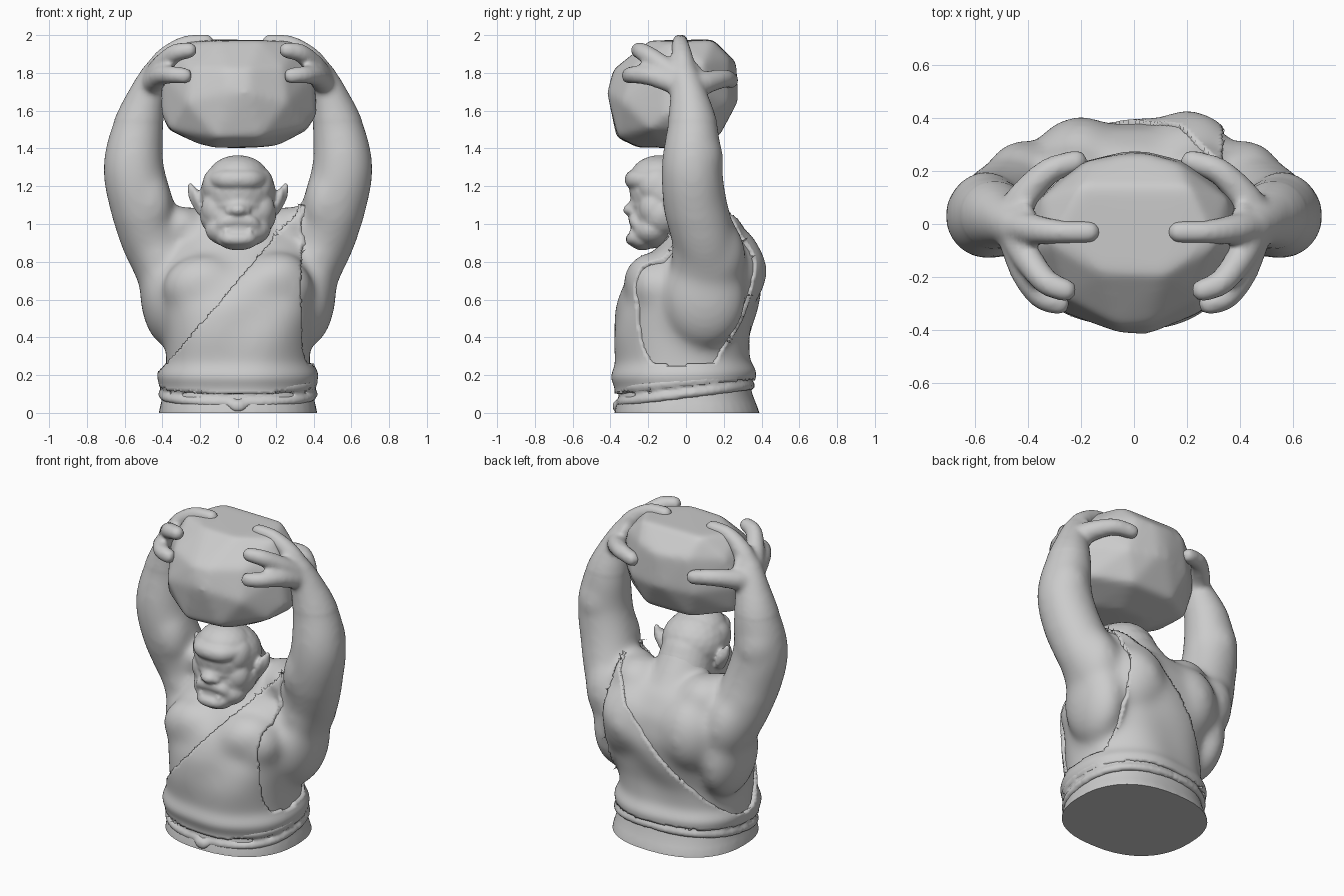
import bpy, bmesh, math, random
from mathutils import Vector, Matrix

if "Cube" in bpy.data.objects:
    bpy.data.objects.remove(bpy.data.objects["Cube"])

random.seed(4)


def blob(bm, c, r, rx=0, ry=0, rz=0):
    rot = Matrix.Rotation(rz, 4, 'Z') @ Matrix.Rotation(ry, 4, 'Y') @ Matrix.Rotation(rx, 4, 'X')
    m = Matrix.Translation(c) @ rot @ Matrix.Diagonal((*r, 1))
    bmesh.ops.create_icosphere(bm, subdivisions=3, radius=1, matrix=m)


def limb(bm, pts, s=1, steps=8):
    """Tapered tube through (x, y, z, radius) points, made of close spheres."""
    P = [Vector(p) for p in pts]
    P = [P[0]] + P + [P[-1]]
    for i in range(1, len(P) - 2):
        a, b, c, d = P[i - 1:i + 3]
        for k in range(steps + 1):
            t = k / steps
            q = 0.5 * (2 * b + (c - a) * t + (2 * a - 5 * b + 4 * c - d) * t * t
                       + (3 * b - a - 3 * c + d) * t ** 3)
            blob(bm, (q[0] * s, q[1], q[2]), (q[3],) * 3)


def ring(z, hx, y0, y1, n=40, e=0.85):
    out = []
    for i in range(n):
        a = 2 * math.pi * i / n
        c, s = math.cos(a), math.sin(a)
        out.append(Vector((hx * math.copysign(abs(c) ** e, c),
                           (y0 + y1) / 2 + (y1 - y0) / 2 * math.copysign(abs(s) ** e, s), z)))
    return out


def make(bm, name):
    me = bpy.data.meshes.new(name)
    bm.to_mesh(me)
    bm.free()
    for p in me.polygons:
        p.use_smooth = p.center.z > .001
    ob = bpy.data.objects.new(name, me)
    bpy.context.collection.objects.link(ob)
    return ob


def fuse(bm, name, voxel, iters):
    """Melt overlapping pieces into one skin, soften it, and trim it at the floor."""
    ob = make(bm, name)
    r = ob.modifiers.new("remesh", 'REMESH')
    r.mode, r.voxel_size = 'VOXEL', voxel
    s = ob.modifiers.new("smooth", 'SMOOTH')
    s.factor, s.iterations = 0.5, iters
    dg = bpy.context.evaluated_depsgraph_get()
    out = bmesh.new()
    out.from_mesh(ob.evaluated_get(dg).to_mesh())
    bpy.data.objects.remove(ob)
    cut(out, (0, 0, 0), (0, 0, -1))
    return out


def cut(bm, co, no):
    bmesh.ops.bisect_plane(bm, geom=bm.verts[:] + bm.edges[:] + bm.faces[:],
                           plane_co=co, plane_no=no, clear_outer=True)


def soften(bm, verts, times):
    for _ in range(times):
        bmesh.ops.smooth_vert(bm, verts=verts, factor=.5, use_axis_x=True, use_axis_y=True, use_axis_z=True)


# Torso loft: z, half width, front y, back y
bm = bmesh.new()
sections = [(-.1, .425, -.38, .395), (0, .42, -.38, .39), (.12, .395, -.35, .345), (.25, .38, -.355, .32),
            (.4, .385, -.37, .32), (.55, .41, -.355, .36), (.7, .42, -.3, .385), (.85, .38, -.17, .36),
            (.97, .29, -.07, .29), (1.04, .18, 0, .2)]
rings = [[bm.verts.new(v) for v in ring(*s)] for s in sections]
for a, b in zip(rings, rings[1:]):
    for i in range(len(a)):
        j = (i + 1) % len(a)
        bm.faces.new((a[i], a[j], b[j], b[i]))
bm.faces.new(rings[0][::-1])
bm.faces.new(rings[-1])

limb(bm, [(0, .12, .85, .2), (0, .0, 1.08, .16)])
for s in (-1, 1):
    # Back, side and chest muscles
    blob(bm, (.385 * s, .1, .61), (.135, .22, .27), ry=.1 * s)
    blob(bm, (.2 * s, .2, .75), (.2, .21, .25))
    blob(bm, (.18 * s, -.16, .66), (.22, .15, .18), rx=.25)
    blob(bm, (.23 * s, .13, .93), (.18, .17, .16), ry=-.3 * s)
    # Shoulder and arm
    blob(bm, (.42 * s, .12, .83), (.155, .2, .24), ry=.2 * s)
    limb(bm, [(.36, .14, .72, .15), (.445, .1, .9, .17), (.51, .05, 1.1, .17), (.553, .03, 1.3, .162),
              (.53, .035, 1.5, .137), (.485, .015, 1.67, .1), (.44, -.01, 1.78, .08)], s)
    blob(bm, (.47 * s, .0, 1.13), (.12, .125, .2), ry=.2 * s)
    blob(bm, (.56 * s, .04, 1.34), (.145, .16, .2))
    blob(bm, (.3 * s, .08, .99), (.11, .13, .105))
    # Palm, three fingers and thumb
    blob(bm, (.42 * s, -.04, 1.79), (.055, .13, .1), ry=-.4 * s)
    limb(bm, [(.44, -.01, 1.8, .065), (.38, -.02, 1.88, .058), (.28, -.03, 1.95, .046), (.17, -.03, 1.962, .044)], s)
    limb(bm, [(.44, -.06, 1.79, .06), (.395, -.14, 1.85, .055), (.33, -.22, 1.905, .049), (.26, -.25, 1.92, .044)], s)
    limb(bm, [(.45, -.07, 1.75, .06), (.41, -.19, 1.785, .053), (.35, -.275, 1.79, .047), (.285, -.3, 1.785, .044)], s)
    limb(bm, [(.46, .02, 1.72, .075), (.41, .11, 1.75, .06), (.32, .2, 1.77, .05), (.22, .235, 1.76, .045)], s)
body = fuse(bm, "body", .015, 6)
soften(body, [v for v in body.verts if .05 < v.co.z < 1.0], 18)
soften(body, [v for v in body.verts if .05 < v.co.z < 1.55], 14)

# Draped cloth: the body skin pushed out, cut along the sash line and arm opening, rim tucked in
cloth = body.copy()
cloth.normal_update()
for v in cloth.verts:
    fold = math.sin(22 * (v.co.x * .7 - v.co.z * .5) + 3 * math.sin(4 * v.co.z))
    bulge = .024 * math.exp(-((v.co.z - .2 - .03 * v.co.y) / .055) ** 2)
    v.co += v.normal * (.018 + .005 * fold + bulge)
cut(cloth, (.2, 0, .95), (-.7, 0, .6))


def in_arm_opening(c):
    return c.z > .27 and c.x > .345 + .25 * max(0, .36 - c.z)


gone = [f for f in cloth.faces if in_arm_opening(f.calc_center_median())]
bmesh.ops.delete(cloth, geom=gone, context='FACES')
cut(cloth, (0, 0, .13), (0, .1, -1))
bmesh.ops.remove_doubles(cloth, verts=cloth.verts[:], dist=.006)
rim = [v for v in cloth.verts if v.is_boundary]
soften(cloth, rim, 8)
cloth.normal_update()
for v in rim:
    v.co -= v.normal * .024
make(cloth, "draped_cloth")

# Flat underside of the body
base = [e for e in body.edges if e.is_boundary]
bmesh.ops.edgeloop_fill(body, edges=base)
make(body, "body")

# Belt rolls and knot, sagging toward the front
bm = bmesh.new()
for z, tilt, hx, y0, y1, r in ((.165, .1, .395, -.345, .325, .032), (.1, .13, .4, -.35, .345, .026)):
    for v in ring(z, hx, y0, y1, 110):
        blob(bm, (v.x, v.y, v.z + tilt * v.y), (r * .9, r * .9, r))
blob(bm, (0, -.365, .035), (.05, .025, .035))
make(fuse(bm, "belt", .012, 6), "belt")

# Head: skull, jaw, neck
bm = bmesh.new()
blob(bm, (0, -.1, 1.17), (.2, .2, .18))
blob(bm, (0, -.14, 1.25), (.16, .155, .115))
blob(bm, (0, -.13, 1.05), (.205, .15, .15))
blob(bm, (0, -.18, .97), (.175, .115, .1))
blob(bm, (0, -.23, .92), (.115, .075, .06))
blob(bm, (0, -.18, 1.1), (.16, .1, .13))
limb(bm, [(0, -.03, 1.12, .165), (0, .08, .88, .19)])
# Brow, eye, nose, lips
limb(bm, [(-.12, -.2, 1.235, .045), (-.06, -.265, 1.235, .052), (.06, -.265, 1.235, .052), (.12, -.2, 1.235, .045)])
blob(bm, (0, -.255, 1.155), (.09, .04, .034))
limb(bm, [(-.09, -.235, 1.1, .028), (0, -.28, 1.1, .028), (.09, -.235, 1.1, .028)])
blob(bm, (0, -.292, 1.075), (.05, .042, .033))
limb(bm, [(-.1, -.235, .97, .03), (-.06, -.265, 1.015, .036), (.06, -.265, 1.015, .036), (.1, -.235, .97, .03)])
limb(bm, [(-.09, -.235, .94, .028), (-.05, -.28, .922, .034), (.05, -.28, .922, .034), (.09, -.235, .94, .028)])
for s in (-1, 1):
    # Temple, cheek, nostril, tusk, pointed ear
    blob(bm, (.12 * s, -.15, 1.2), (.07, .1, .1))
    blob(bm, (.11 * s, -.17, 1.08), (.085, .08, .1))
    blob(bm, (.04 * s, -.282, 1.068), (.027, .028, .024))
    limb(bm, [(.065, -.29, .93, .016), (.065, -.295, .965, .009)], s)
    blob(bm, (.21 * s, -.07, 1.12), (.028, .05, .08), ry=.35 * s)
    limb(bm, [(.19, -.08, 1.07, .03), (.23, -.06, 1.14, .03), (.252, -.06, 1.2, .018)], s)
make(fuse(bm, "head", .009, 10), "head")

# Boulder: convex hull of a few corners, softened
half = [(.12, -.25, 1.405), (.07, -.02, 1.405), (.22, -.12, 1.42), (.35, -.2, 1.5), (.36, .03, 1.5), (.16, .17, 1.46),
        (.12, -.365, 1.46), (.41, -.1, 1.58), (.415, .06, 1.68), (.22, .23, 1.65), (.27, -.33, 1.64), (.06, -.415, 1.7),
        (.04, .275, 1.65), (.41, -.1, 1.8), (.35, .1, 1.86), (.17, .235, 1.87), (.25, -.28, 1.83), (.06, -.385, 1.82),
        (.05, .268, 1.86), (.31, -.07, 1.96), (.2, .14, 1.98), (.12, -.19, 1.975)]
bm = bmesh.new()
for s in (-1, 1):
    for x, y, z in half:
        j = [random.uniform(-.012, .012) for _ in range(3)]
        bm.verts.new((x * s + j[0], y + j[1] * .5, z + j[2] * .5))
hull = bmesh.ops.convex_hull(bm, input=bm.verts[:])
bmesh.ops.delete(bm, geom=list({v for v in hull["geom_interior"] + hull["geom_unused"]
                                if isinstance(v, bmesh.types.BMVert)}), context='VERTS')
make(fuse(bm, "boulder", .016, 18), "boulder")
